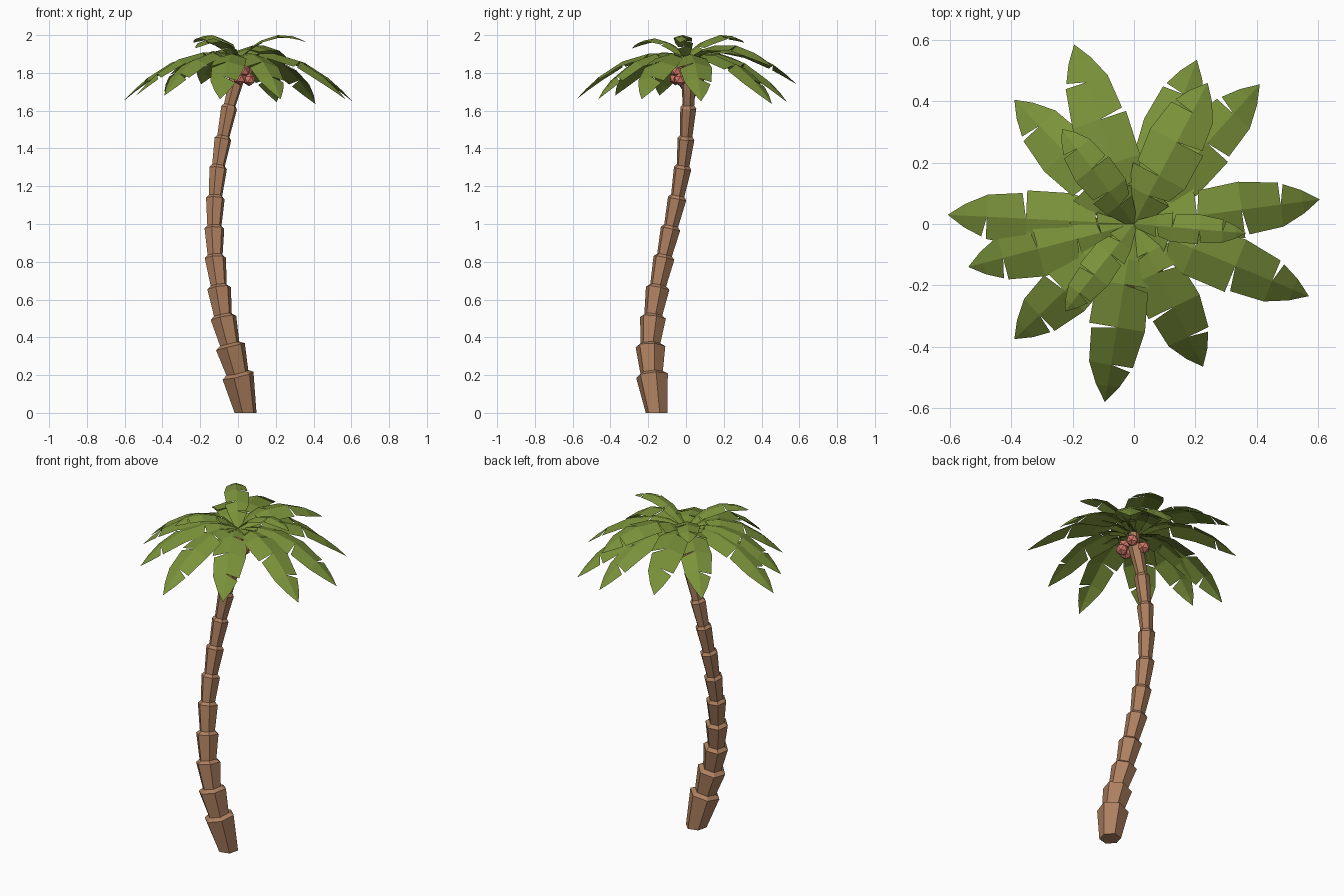
import bpy, bmesh, math
from mathutils import Vector, Matrix

cube = bpy.data.objects.get("Cube")
if cube:
    bpy.data.objects.remove(cube)


def material(name, rgb):
    m = bpy.data.materials.new(name)
    m.use_nodes = True
    m.diffuse_color = (*rgb, 1)
    m.node_tree.nodes["Principled BSDF"].inputs["Base Color"].default_value = (*rgb, 1)
    return m


BARK = material("bark brown", (0.42, 0.215, 0.115))
LEAF = material("leaf green", (0.195, 0.285, 0.042))
NUT = material("coconut red", (0.66, 0.19, 0.145))


def finish(name, bm, mat):
    me = bpy.data.meshes.new(name)
    bm.to_mesh(me)
    bm.free()
    me.materials.append(mat)
    ob = bpy.data.objects.new(name, me)
    bpy.context.collection.objects.link(ob)


# Trunk: six-sided flared segments lofted along a bent path (x, y, z, rim radius)
path = [(0.04, -0.155, 0, 0.06), (0, -0.18, 0.197, 0.087), (-0.04, -0.188, 0.35, 0.081),
        (-0.077, -0.175, 0.503, 0.071), (-0.1, -0.15, 0.66, 0.065),
        (-0.12, -0.117, 0.82, 0.058), (-0.125, -0.082, 0.975, 0.054),
        (-0.12, -0.047, 1.135, 0.051), (-0.105, -0.018, 1.295, 0.048),
        (-0.08, 0, 1.45, 0.046), (-0.047, 0.012, 1.615, 0.044), (0, 0.015, 1.79, 0.042),
        (0.01, 0.01, 1.865, 0.03)]
SIDES = 6
UP = Vector((0, 0, 1))
bm = bmesh.new()


def ring(center, axis, radius):
    turn = UP.rotation_difference(axis)
    verts = []
    for k in range(SIDES):
        a = math.tau * k / SIDES + math.radians(15)
        verts.append(bm.verts.new(center + turn @ Vector((math.cos(a), math.sin(a), 0)) * radius))
    return verts


rings = [ring(Vector(path[0][:3]), UP, path[0][3])]
for before, here, after in zip(path, path[1:], path[2:]):
    axis = (Vector(after[:3]) - Vector(before[:3])).normalized()
    c = Vector(here[:3])
    rings.append(ring(c, axis, here[3]))
    rings.append(ring(c + axis * 0.016, axis, after[3] * 0.76))
rings.append(ring(Vector(path[-1][:3]), UP, path[-1][3]))
for lo, hi in zip(rings, rings[1:]):
    for k in range(SIDES):
        n = (k + 1) % SIDES
        bm.faces.new((lo[k], lo[n], hi[n], hi[k]))
bm.faces.new(rings[0][::-1])
bm.faces.new(rings[-1])
finish("trunk", bm, BARK)

# Fronds: folded leaves with narrow V-shaped slits, arching outward from the crown
CROWN = Vector((0, 0, 1.87))
LEAF_PROFILE = [(0, 0.2), (0.2, 0.74), (0.34, 0.95), (0.58, 0.97), (0.79, 0.76), (0.91, 0.4), (1, 0)]
SLITS = {1: (2, 4), -1: (1, 3)}


def frond(name, x, y, tip_z, half_width, arch):
    bm = bmesh.new()
    out = Vector((x, y, 0))
    side = Vector((-y, x, 0)).normalized()

    def point(t, w):
        rise = (tip_z - CROWN.z + arch) * t - arch * t * t
        return CROWN + out * t + side * w + UP * (rise - 0.3 * abs(w))

    rib = [bm.verts.new(point(t, 0)) for t, w in LEAF_PROFILE]
    for s in (1, -1):
        start = bm.verts.new(point(0, s * LEAF_PROFILE[0][1] * half_width))
        for i, (t, w) in enumerate(LEAF_PROFILE[1:-1], 1):
            edge = bm.verts.new(point(t, s * w * half_width))
            bm.faces.new((rib[i - 1], rib[i], edge, start)[::s])
            start = edge
            if i in SLITS[s]:
                start = bm.verts.new(point(t + 0.025, s * w * half_width * 0.9))
        bm.faces.new((rib[-2], rib[-1], start)[::s])
    finish(name, bm, LEAF)


# Drooping outer crown: tip x, y, z
outer = [(0.605, 0.08, 1.65), (0.57, -0.235, 1.66), (0.225, -0.465, 1.66), (-0.095, -0.58, 1.66),
         (-0.39, -0.375, 1.68), (-0.54, -0.14, 1.68), (-0.607, 0.03, 1.65), (-0.39, 0.405, 1.70),
         (-0.195, 0.585, 1.74), (0.205, 0.535, 1.645), (0.41, 0.455, 1.635)]
for i, (x, y, z) in enumerate(outer, 1):
    frond(f"outer_frond_{i}", x, y, z, 0.095, 0.46)

# Raised inner crown: tip x, y, z, half width, arch
inner = [(0.24, 0.46, 1.83, 0.1, 0.4), (0.365, -0.03, 1.96, 0.05, 0.32),
         (-0.235, 0.31, 1.96, 0.07, 0.32), (-0.225, -0.285, 1.93, 0.06, 0.32)]
for i, args in enumerate(inner, 1):
    frond(f"inner_frond_{i}", *args)

# Coconuts clustered under the crown
nuts = [(0.06, -0.03, 1.765), (0.01, -0.055, 1.77), (0.03, -0.045, 1.81),
        (0.045, 0.04, 1.80), (-0.02, 0.06, 1.77)]
for i, pos in enumerate(nuts, 1):
    bm = bmesh.new()
    bmesh.ops.create_icosphere(bm, subdivisions=1, radius=0.036, matrix=Matrix.Translation(pos))
    finish(f"coconut_{i}", bm, NUT)
